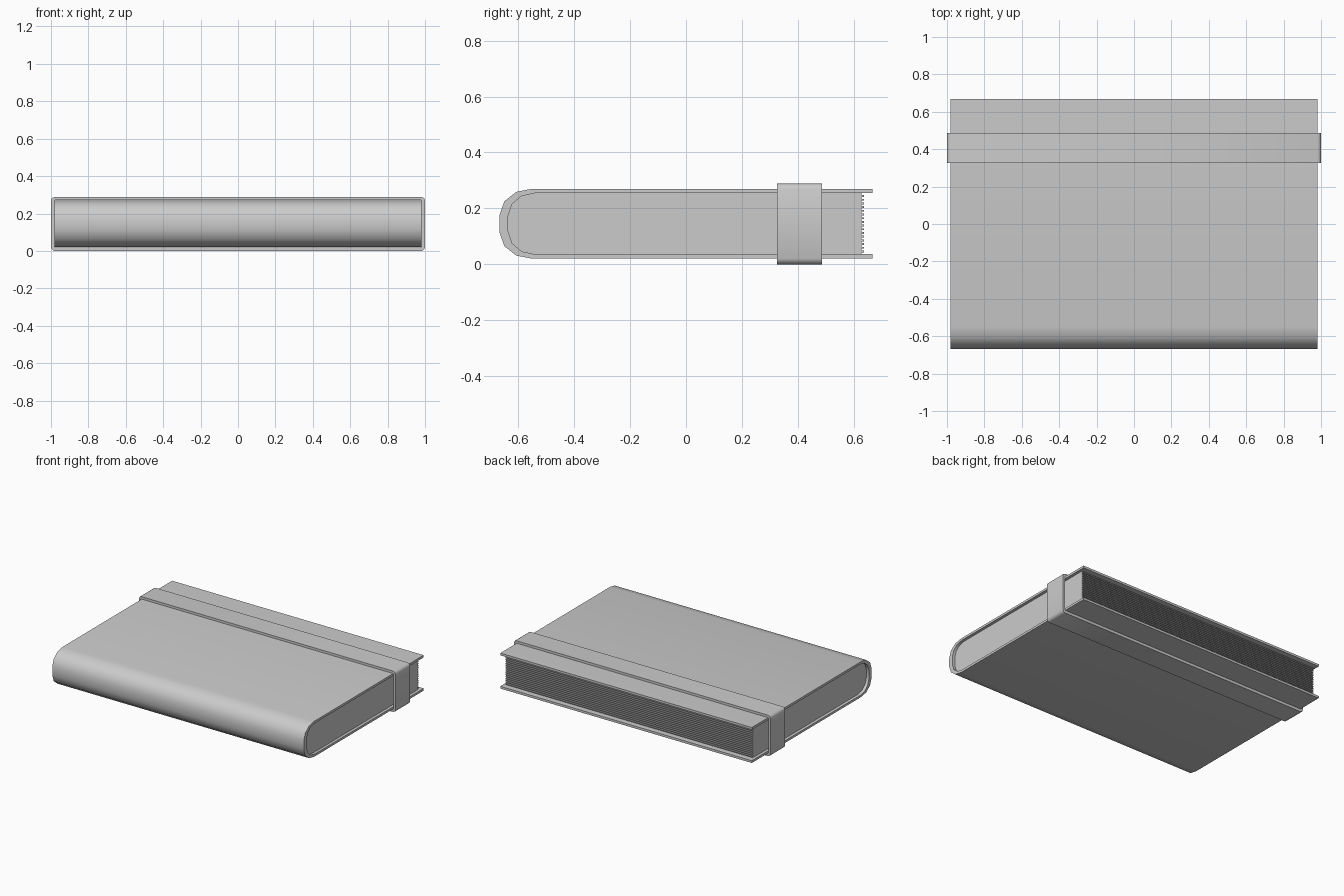
import bpy, bmesh, math
from mathutils import Vector

if "Cube" in bpy.data.objects:
    bpy.data.objects.remove(bpy.data.objects["Cube"])


def smooth(obj, angle):
    bpy.ops.object.select_all(action='DESELECT')
    obj.select_set(True)
    bpy.context.view_layer.objects.active = obj
    bpy.ops.object.shade_smooth_by_angle(angle=math.radians(angle))


def make_object(name, bm, angle):
    bmesh.ops.recalc_face_normals(bm, faces=bm.faces)
    mesh = bpy.data.meshes.new(name)
    bm.to_mesh(mesh)
    bm.free()
    obj = bpy.data.objects.new(name, mesh)
    bpy.context.collection.objects.link(obj)
    smooth(obj, angle)
    return obj


def extrude_yz(name, profile, half_width):
    """Closed (y, z) outline extruded symmetrically along x."""
    bm = bmesh.new()
    face = bm.faces.new([bm.verts.new((-half_width, y, z)) for y, z in profile])
    new = bmesh.ops.extrude_face_region(bm, geom=[face])["geom"]
    bmesh.ops.translate(bm, vec=(2 * half_width, 0, 0),
                        verts=[v for v in new if isinstance(v, bmesh.types.BMVert)])
    return make_object(name, bm, 35)


def spine_curve(half):
    """Mirror upper half of a spine (y, height above middle) to the lower half."""
    mid = 0.145
    return [(y, mid + h) for y, h in half] + [(y, mid - h) for y, h in reversed(half)]


outer = spine_curve([(-0.55, 0.125), (-0.607, 0.114), (-0.65, 0.08), (-0.667, 0.031)])
inner = spine_curve([(-0.542, 0.109), (-0.588, 0.099), (-0.622, 0.07), (-0.636, 0.028)])
z_top, z_bot = inner[0][1], inner[-1][1]

# Cover: two boards joined by a rounded spine
extrude_yz("cover", [(0.667, 0.27)] + outer + [(0.667, 0.02), (0.667, z_bot)]
           + inner[::-1] + [(0.667, z_top)], 0.98)

# Page block: ridged fore-edge suggests the leaves
ridges = 16
step = (z_top - z_bot) / (2 * ridges + 1)
teeth = []
for i in range(2 * ridges + 1):
    y = 0.637 if i % 2 else 0.627
    teeth += [(y, z_bot + i * step), (y, z_bot + (i + 1) * step)]
extrude_yz("page_block", inner + teeth, 0.96)


def rounded_loop(hx, z0, z1, r):
    """Rectangle in xz with each corner rounded by two facets."""
    pts = []
    for cx, cz, start in ((hx - r, z1 - r, 0), (r - hx, z1 - r, 90),
                          (r - hx, z0 + r, 180), (hx - r, z0 + r, 270)):
        for k in range(3):
            a = math.radians(start + 45 * k)
            pts.append((cx + r * math.cos(a), cz + r * math.sin(a)))
    return pts


# Elastic band: hollow loop wrapped around the book
bm = bmesh.new()
rings = []
for loop in (rounded_loop(1.0, 0.002, 0.288, 0.018), rounded_loop(0.982, 0.019, 0.271, 0.004)):
    for y in (0.326, 0.487):
        rings.append([bm.verts.new((x, y, z - 0.002 * (z < 0.0021))) for x, z in loop])
of, ob, inf, inb = rings
n = len(of)
for a, b in ((of, ob), (ob, inb), (inb, inf), (inf, of)):
    for i in range(n):
        j = (i + 1) % n
        bm.faces.new((a[i], a[j], b[j], b[i]))
make_object("elastic_band", bm, 60)
